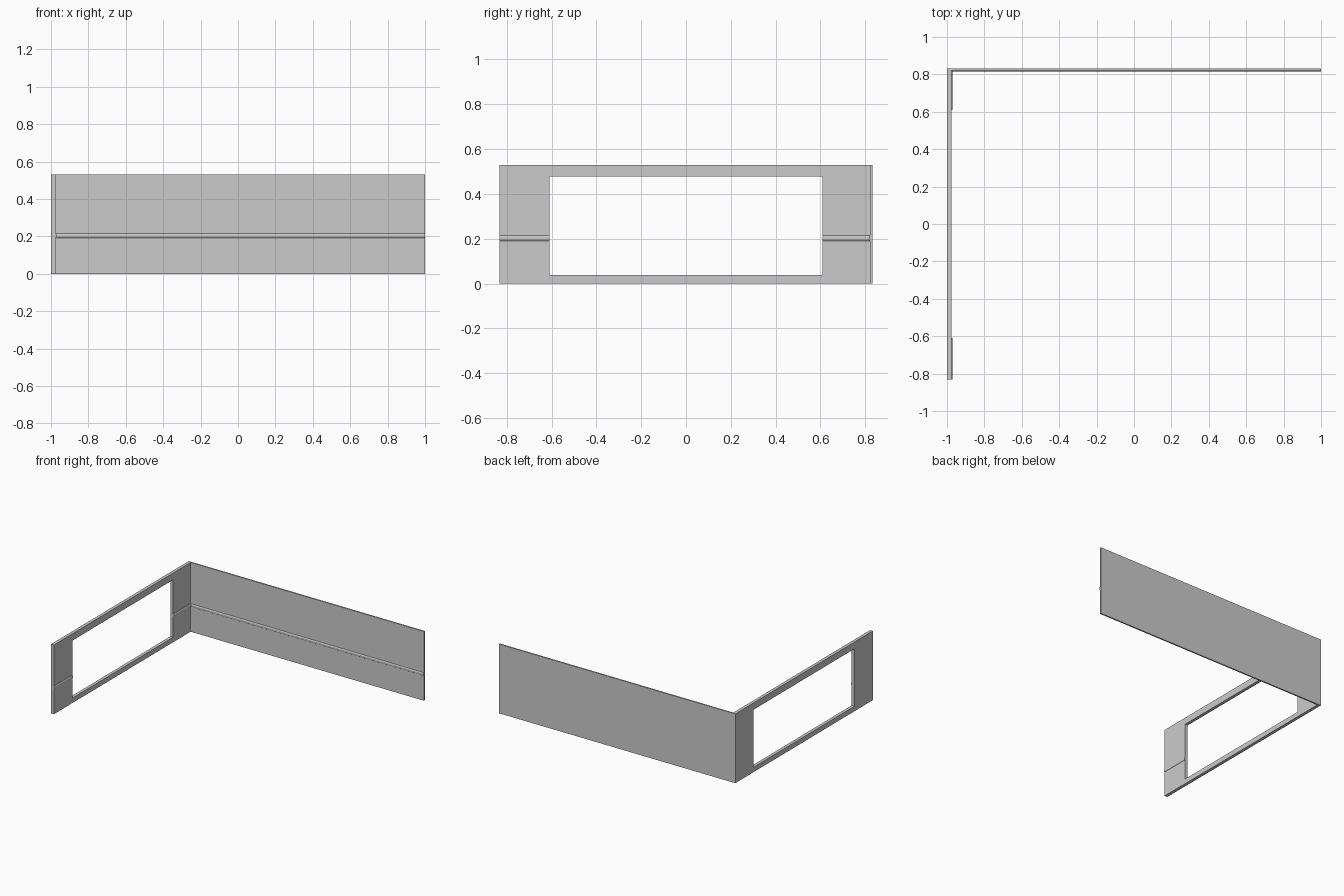
import bpy, bmesh
from mathutils import Vector

if "Cube" in bpy.data.objects:
    bpy.data.objects.remove(bpy.data.objects["Cube"])

W, D, H = 1.0, 0.832, 0.53       # half width, half depth, height
IN_X, IN_Y = -0.976, 0.821       # inner faces of the side and back walls


def prism(name, points, offset):
    """Extrude a planar outline by the offset vector."""
    bm = bmesh.new()
    face = bm.faces.new([bm.verts.new(p) for p in points])
    ext = bmesh.ops.extrude_face_region(bm, geom=[face])
    verts = [g for g in ext["geom"] if isinstance(g, bmesh.types.BMVert)]
    bmesh.ops.translate(bm, vec=Vector(offset), verts=verts)
    bmesh.ops.recalc_face_normals(bm, faces=bm.faces)
    mesh = bpy.data.meshes.new(name)
    bm.to_mesh(mesh)
    bm.free()
    obj = bpy.data.objects.new(name, mesh)
    bpy.context.collection.objects.link(obj)
    return obj


# Back wall: thin solid panel
prism("back_wall", [(IN_X, IN_Y, 0), (W, IN_Y, 0), (W, D, 0), (IN_X, D, 0)], (0, 0, H))

# Side wall with a wide window opening, built as a bridged frame
bm = bmesh.new()
outer = [(-D, 0), (D, 0), (D, H), (-D, H)]
inner = [(-0.61, 0.038), (0.61, 0.038), (0.61, 0.478), (-0.61, 0.478)]
rings = [[bm.verts.new((x, y, z)) for y, z in loop]
         for x, loop in ((-W, outer), (IN_X, outer), (IN_X, inner), (-W, inner))]
for r in range(4):
    a, b = rings[r], rings[(r + 1) % 4]
    for i in range(4):
        j = (i + 1) % 4
        bm.faces.new((a[i], a[j], b[j], b[i]))
bmesh.ops.recalc_face_normals(bm, faces=bm.faces)
mesh = bpy.data.meshes.new("side_wall")
bm.to_mesh(mesh)
bm.free()
bpy.context.collection.objects.link(bpy.data.objects.new("side_wall", mesh))

# Wall rail: small chamfered moulding as (projection, height)
rail = [(0, 0.191), (0.003, 0.193), (0.005, 0.198),
        (0.005, 0.208), (0.003, 0.213), (0, 0.215)]
prism("back_rail", [(IN_X, IN_Y - p, z) for p, z in rail], (W - IN_X, 0, 0))
for name, y0, y1 in (("side_rail_front", -D, -0.61), ("side_rail_back", 0.61, IN_Y)):
    prism(name, [(IN_X + p, y0, z) for p, z in rail], (0, y1 - y0, 0))
